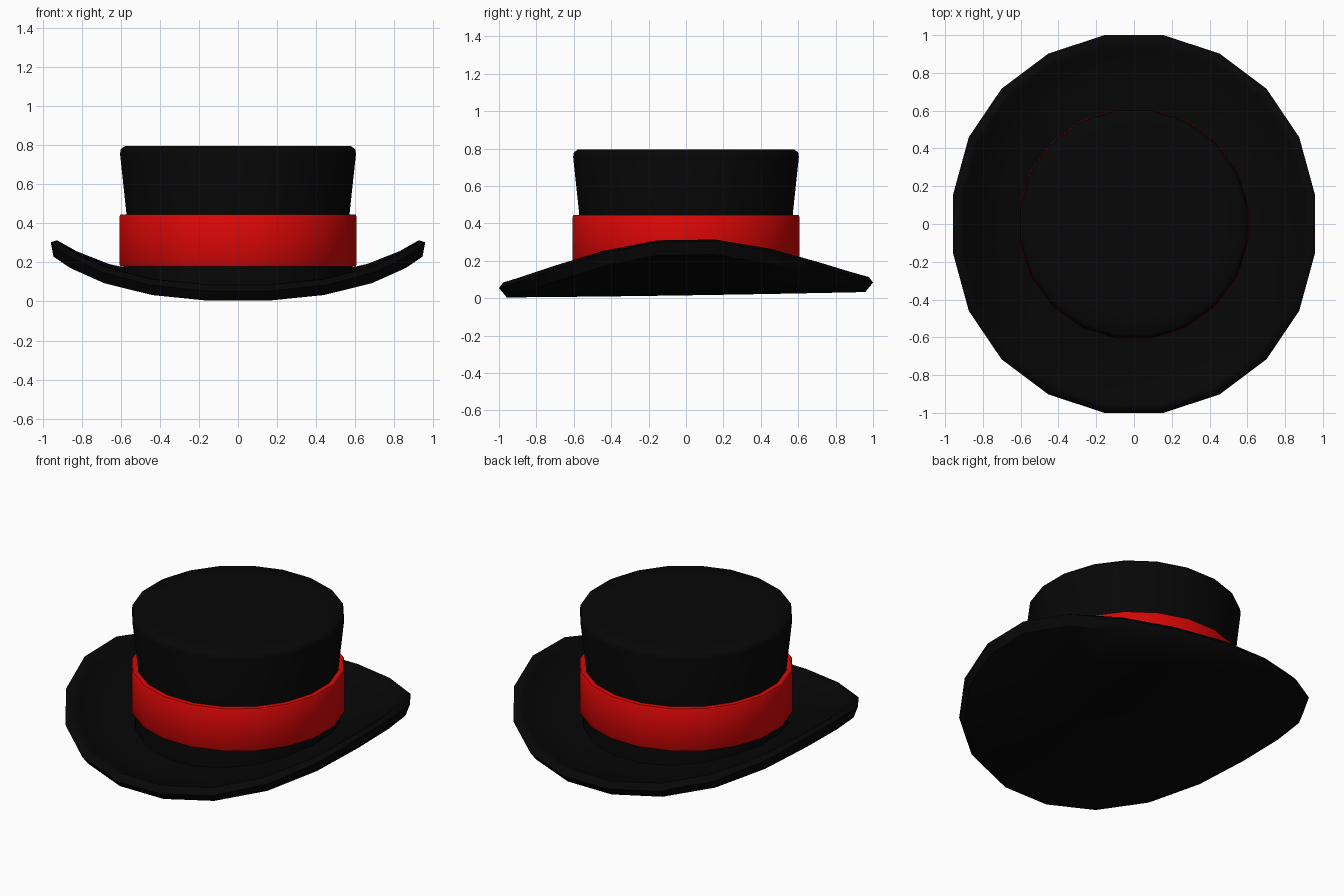
import bpy, bmesh, math

if "Cube" in bpy.data.objects:
    bpy.data.objects.remove(bpy.data.objects["Cube"])

SIDES = 20


def material(name, color):
    m = bpy.data.materials.new(name)
    m.diffuse_color = color
    m.use_nodes = True
    m.node_tree.nodes["Principled BSDF"].inputs["Base Color"].default_value = m.diffuse_color
    return m


black = material("black_felt", (0.002, 0.002, 0.002, 1))
red = material("red_ribbon", (0.7, 0.002, 0.002, 1))


def lathe(name, profile, mat, closed=False, warp=None):
    """Spin (radius, z) points round z; radius 0 makes a pole."""
    bm = bmesh.new()
    rings = []
    for r, z in profile:
        if r == 0:
            rings.append([bm.verts.new((0, 0, z))] * SIDES)
            continue
        ring = []
        for i in range(SIDES):
            a = math.radians(9) + math.tau * i / SIDES
            ring.append(bm.verts.new((r * math.cos(a), r * math.sin(a), z)))
        rings.append(ring)
    pairs = list(zip(rings, rings[1:]))
    if closed:
        pairs.append((rings[-1], rings[0]))
    for lo, hi in pairs:
        for i in range(SIDES):
            j = (i + 1) % SIDES
            quad = [lo[i], lo[j], hi[j], hi[i]]
            bm.faces.new(list(dict.fromkeys(quad)))
    if warp:
        for v in bm.verts:
            v.co = warp(*v.co)
    bmesh.ops.recalc_face_normals(bm, faces=bm.faces)
    mesh = bpy.data.meshes.new(name)
    bm.to_mesh(mesh)
    bm.free()
    mesh.materials.append(mat)
    ob = bpy.data.objects.new(name, mesh)
    bpy.context.collection.objects.link(ob)
    bpy.ops.object.select_all(action='DESELECT')
    ob.select_set(True)
    bpy.context.view_layer.objects.active = ob
    bpy.ops.object.shade_smooth_by_angle(angle=math.radians(50))
    return ob


def curl(x, y, z):
    """Roll the brim's sides up, leaning the lip inwards, and tip it forward."""
    lean = math.atan(0.28 * x + 0.42 * x ** 3)
    rise = 0.14 * x ** 2 + 0.105 * x ** 4
    return (x - 0.02 * x ** 9 - z * math.sin(lean) * 0.8, y,
            rise + z * math.cos(lean) + 0.015 + 0.015 * y)


def seat(x, y, z):
    """Make only the crown's lower edge follow the brim."""
    return curl(x, y, z) if z < 0.1 else (x, y, z)


# Brim with a thickened lip
lathe("brim", [(0, 0), (0.35, 0), (0.7, 0), (0.97, 0), (1.0125, 0.05),
               (0.99, 0.08), (0.965, 0.083), (0.92, 0.06), (0.75, 0.055),
               (0.59, 0.05)], black, warp=curl)

# Crown, flaring towards the top
lathe("crown", [(0.6, 0.048), (0.592, 0.18), (0.582, 0.3),
                (0.578, 0.45), (0.611, 0.755), (0.607, 0.78),
                (0.585, 0.795), (0.5, 0.795), (0, 0.795)], black, warp=seat)

# Ribbon band
lathe("band", [(0.57, 0.18), (0.608, 0.18), (0.614, 0.19), (0.614, 0.435),
               (0.608, 0.445), (0.57, 0.445)], red, closed=True)
